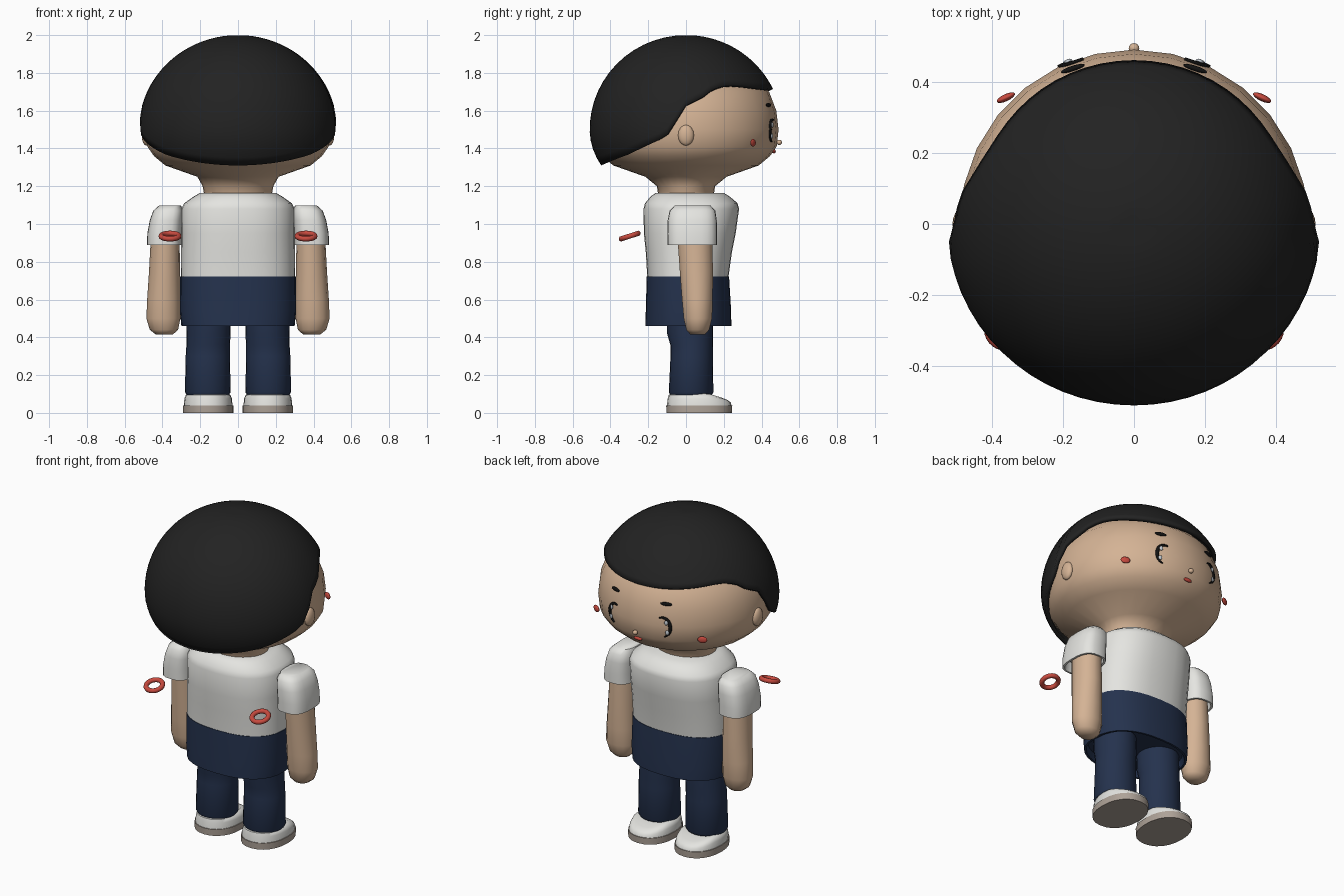
import bpy, bmesh
from math import sin, cos, pi, acos, sqrt, radians, atan2, copysign

cube = bpy.data.objects.get("Cube")
if cube:
    bpy.data.objects.remove(cube, do_unlink=True)


def material(name, r, g, b):
    m = bpy.data.materials.new(name)
    m.use_nodes = True
    m.diffuse_color = (r, g, b, 1)
    bsdf = next(n for n in m.node_tree.nodes if n.type == "BSDF_PRINCIPLED")
    bsdf.inputs["Base Color"].default_value = (r, g, b, 1)
    bsdf.inputs["Roughness"].default_value = 0.7
    return m


SKIN = material("skin", 0.66, 0.45, 0.30)
HAIR = material("black hair", 0.016, 0.016, 0.016)
SHIRT = material("white cloth", 0.78, 0.78, 0.75)
NAVY = material("navy cloth", 0.018, 0.032, 0.075)
RED = material("red", 0.58, 0.07, 0.05)
SOLE = material("taupe sole", 0.42, 0.36, 0.31)
BLACK = material("eye black", 0.006, 0.006, 0.006)
GLINT = material("eye glint", 0.55, 0.6, 0.65)


def finish(obj, mat, angle=40):
    obj.data.materials.append(mat)
    bpy.ops.object.select_all(action="DESELECT")
    obj.select_set(True)
    bpy.context.view_layer.objects.active = obj
    bpy.ops.object.shade_smooth_by_angle(angle=radians(angle))
    return obj


def mesh_object(name, bm, mat, angle=40):
    bmesh.ops.recalc_face_normals(bm, faces=bm.faces)
    me = bpy.data.meshes.new(name)
    bm.to_mesh(me)
    bm.free()
    obj = bpy.data.objects.new(name, me)
    bpy.context.collection.objects.link(obj)
    return finish(obj, mat, angle)


def bridge(bm, rings):
    for a, b in zip(rings, rings[1:]):
        for i in range(len(a)):
            j = (i + 1) % len(a)
            bm.faces.new((a[i], a[j], b[j], b[i]))


def loft(name, rings, mat, seg=24, power=2.0, side=1, warp=None, angle=40):
    """Skin stacked oval rings given as (z, centre x, centre y, radius x, radius y)."""
    def sp(v):
        return copysign(abs(v) ** (2 / power), v)
    bm = bmesh.new()
    loops = []
    for z, cx, cy, rx, ry in rings:
        loop = []
        for i in range(seg):
            t = 2 * pi * i / seg
            x, y = side * cx + rx * sp(cos(t)), cy + ry * sp(sin(t))
            loop.append(bm.verts.new((x, y, warp(y, z) if warp else z)))
        loops.append(loop)
    bridge(bm, loops)
    bm.faces.new(loops[0])
    bm.faces.new(loops[-1])
    return mesh_object(name, bm, mat, angle)


def interp(points, v):
    for (a, fa), (b, fb) in zip(points, points[1:]):
        if v <= b:
            return fa + (fb - fa) * max(0, (v - a) / (b - a))
    return points[-1][1]


def pebble(name, loc, scale, mat, turn=0):
    bpy.ops.mesh.primitive_uv_sphere_add(segments=16, ring_count=8, location=loc,
                                         rotation=(0, 0, turn))
    obj = bpy.context.object
    obj.name, obj.scale = name, scale
    return finish(obj, mat, 60)


# Head with neck
head = [(1.14, 0.165), (1.2, 0.175), (1.25, 0.215), (1.31, 0.385), (1.36, 0.445),
        (1.41, 0.48), (1.5, 0.49), (1.6, 0.478), (1.7, 0.44), (1.8, 0.34), (1.88, 0.2)]
loft("head", [(z, 0, 0, r * (1.07 if z < 1.22 else 1), r * (0.88 if z < 1.22 else 1))
              for z, r in head], SKIN, seg=28, angle=60)


def face_y(x, z):
    return sqrt(interp(head, z) ** 2 - x * x)


# Hair cap: a dome cut along a hairline that depends on the facing direction
hairline = [(-1, 1.31), (-0.62, 1.37), (-0.21, 1.46), (-0.11, 1.54), (0, 1.63),
            (0.21, 1.68), (0.32, 1.72), (0.5, 1.74), (0.66, 1.735), (1, 1.715)]
SEG, ROWS = 64, 18
bm = bmesh.new()
loops = []
for k in range(1, ROWS + 1):
    loop = []
    for i in range(SEG):
        p = 2 * pi * i / SEG
        edge = interp(hairline, cos(p)) - 1.5
        a = acos(edge / (0.5 if edge > 0 else 0.4)) * k / ROWS
        z = 1.5 + cos(a) * (0.5 if cos(a) > 0 else 0.4)
        loop.append(bm.verts.new((0.525 * sin(a) * sin(p), 0.51 * sin(a) * cos(p), z)))
    loops.append(loop)
bridge(bm, loops)
crown = bm.verts.new((0, 0, 1.995))
for i in range(SEG):
    bm.faces.new((crown, loops[0][i], loops[0][(i + 1) % SEG]))
hair = mesh_object("hair", bm, HAIR, 50)
if hair.data.polygons[-1].normal.z < 0:
    hair.data.flip_normals()
shell = hair.modifiers.new("thickness", "SOLIDIFY")
shell.thickness, shell.offset = 0.022, -1

# Shirt body and trouser top
loft("shirt", [(0.72, 0, 0.01, 0.303, 0.215), (0.85, 0, 0.015, 0.302, 0.228),
               (0.95, 0, 0.02, 0.301, 0.243), (1.08, 0, 0.028, 0.3, 0.253),
               (1.11, 0, 0.028, 0.285, 0.245), (1.145, 0, 0.022, 0.235, 0.21),
               (1.165, 0, 0.02, 0.2, 0.18)], SHIRT, seg=32, power=2.4, angle=50)
loft("trouser_top", [(0.5, 0, 0.01, 0.28, 0.2), (0.46, 0, 0.013, 0.288, 0.215),
                     (0.46, 0, 0.013, 0.3, 0.227), (0.54, 0, 0.013, 0.308, 0.226),
                     (0.722, 0, 0.01, 0.306, 0.218)], NAVY, seg=32, power=2.4)


def toe_slope(y, z):
    return z - max(0, z - 0.04) * 0.6 * max(0, y - 0.12) / 0.12


for s, tag in ((1, "left"), (-1, "right")):
    # Leg and shoe
    loft(tag + "_leg", [(0.095, 0.16, 0.027, 0.112, 0.11), (0.11, 0.16, 0.027, 0.121, 0.118),
                        (0.3, 0.16, 0.03, 0.117, 0.112), (0.36, 0.158, 0.03, 0.115, 0.113),
                        (0.42, 0.156, 0.022, 0.117, 0.122), (0.52, 0.155, 0.02, 0.116, 0.122)],
         NAVY, side=s)
    loft(tag + "_sole", [(0, 0.158, 0.07, 0.133, 0.173), (0.04, 0.158, 0.07, 0.133, 0.175)],
         SOLE, side=s, power=2.2)
    loft(tag + "_shoe", [(0.038, 0.158, 0.07, 0.129, 0.171), (0.075, 0.158, 0.07, 0.126, 0.167),
                         (0.095, 0.158, 0.065, 0.118, 0.157), (0.102, 0.158, 0.06, 0.1, 0.13)],
         SHIRT, side=s, power=2.2, warp=toe_slope, angle=50)
    # Sleeve with an open cuff, and arm
    loft(tag + "_sleeve", [(0.95, 0.39, 0.033, 0.07, 0.11), (0.89, 0.39, 0.033, 0.08, 0.12),
                           (0.89, 0.39, 0.033, 0.092, 0.131), (0.95, 0.389, 0.033, 0.091, 0.132),
                           (1.02, 0.38, 0.033, 0.087, 0.13), (1.07, 0.37, 0.034, 0.079, 0.121),
                           (1.098, 0.36, 0.035, 0.058, 0.095)],
         SHIRT, side=s, power=2.8, angle=50)
    loft(tag + "_arm", [(0.415, 0.39, 0.062, 0.045, 0.04), (0.44, 0.392, 0.062, 0.075, 0.062),
                        (0.5, 0.395, 0.063, 0.09, 0.077), (0.6, 0.393, 0.06, 0.088, 0.083),
                        (0.75, 0.389, 0.055, 0.082, 0.09), (0.96, 0.385, 0.045, 0.075, 0.095)],
         SKIN, seg=14, side=s, angle=60)
    # Ear, cheek and brow
    pebble(tag + "_ear", (s * 0.485, 0, 1.47), (0.025, 0.042, 0.055), SKIN)
    pebble(tag + "_cheek", (s * 0.36, 0.355, 1.43), (0.028, 0.01, 0.02), RED, -s * radians(25))
    pebble(tag + "_brow", (s * 0.172, face_y(0.172, 1.63) + 0.003, 1.63),
           (0.035, 0.008, 0.011), BLACK, -s * radians(18))
    # Eye: a tapered crescent bulging outward, with glints
    bm = bmesh.new()
    pairs = []
    for i in range(17):
        t = radians(-75 + 185 * i / 16)
        half = 0.002 + 0.007 * sin(pi * i / 16)
        pair = []
        for w in (-half, half):
            x, z = 0.16 + (0.047 + w) * cos(t), 1.493 + (0.06 + w) * sin(t)
            pair.append(bm.verts.new((s * x, face_y(x, z) + 0.006, z)))
        pairs.append(pair)
    for a, b in zip(pairs, pairs[1:]):
        bm.faces.new((a[0], a[1], b[1], b[0]))
    eye = mesh_object(tag + "_eye", bm, BLACK)
    eye.modifiers.new("thickness", "SOLIDIFY").thickness = 0.008
    for n, (x, z) in enumerate(((0.185, 1.525), (0.19, 1.465))):
        pebble(f"{tag}_eye_glint_{n}", (s * x, face_y(x, z) + 0.007, z),
               (0.011, 0.006, 0.014), GLINT, -s * atan2(x, 0.45))
    # Floating ring behind the shoulder
    bpy.ops.mesh.primitive_torus_add(location=(s * 0.36, -0.298, 0.936), major_radius=0.047,
                                     minor_radius=0.014, major_segments=28, minor_segments=10,
                                     rotation=(radians(18), 0, 0))
    bpy.context.object.name = tag + "_ring"
    finish(bpy.context.object, RED, 60)

# Nose and mouth
pebble("nose", (0, 0.494, 1.432), (0.015, 0.014, 0.014), SKIN)
pebble("mouth", (0, face_y(0, 1.385) + 0.003, 1.385), (0.028, 0.01, 0.011), RED)
